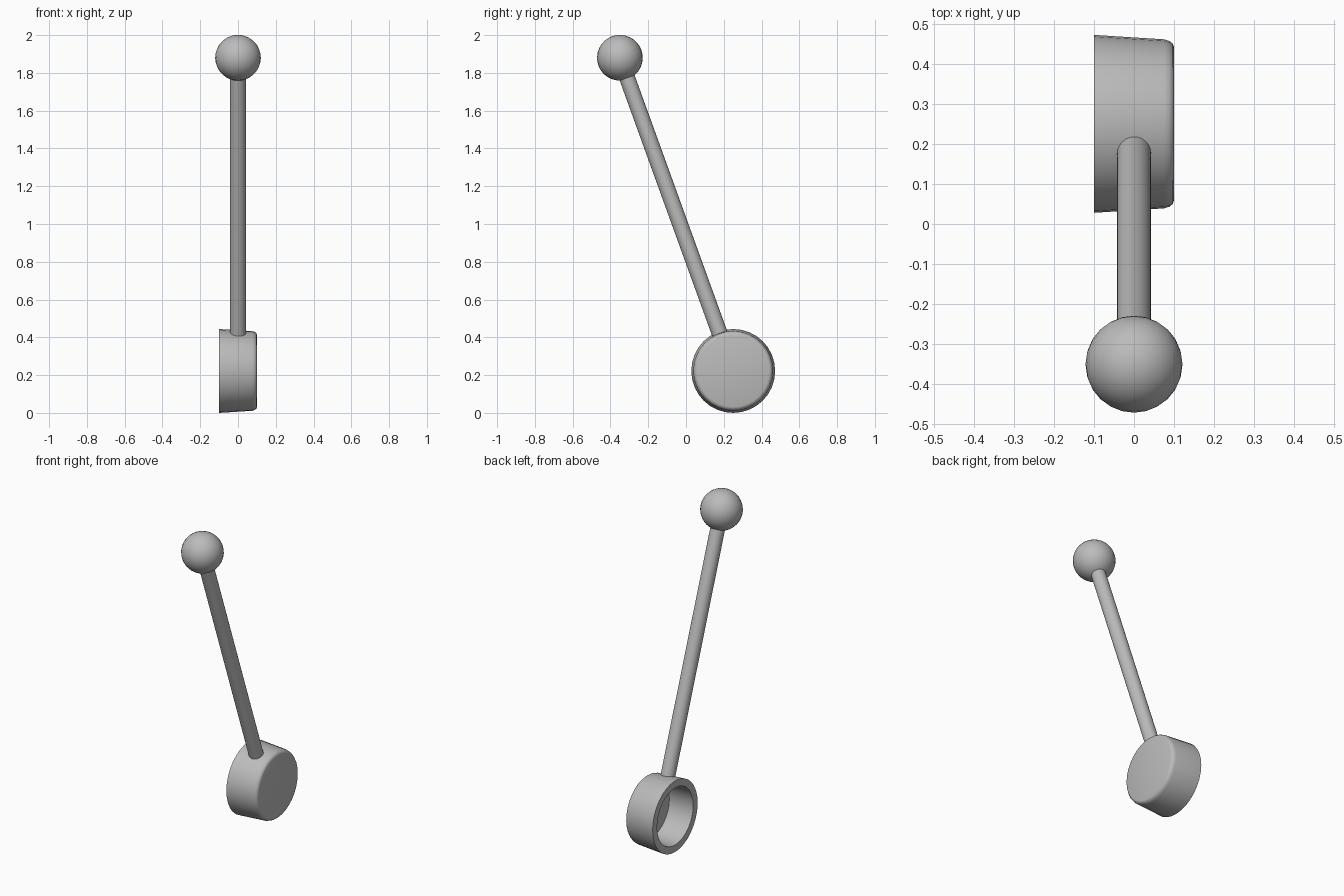
import bpy
import bmesh
import math
from mathutils import Matrix, Vector

if "Cube" in bpy.data.objects:
    bpy.data.objects.remove(bpy.data.objects["Cube"], do_unlink=True)

HUB = Vector((0, 0.25, 0.222))
KNOB = Vector((0, -0.35, 1.88))
AXIS = (KNOB - HUB).normalized()
TILT = AXIS.to_track_quat('Z', 'Y').to_matrix().to_4x4()

grey = bpy.data.materials.new("plain grey")
grey.use_nodes = True
colour = (0.5, 0.5, 0.5, 1)
grey.diffuse_color = colour
grey.node_tree.nodes["Principled BSDF"].inputs["Base Color"].default_value = colour


def finish(name, bm, angle=40):
    bmesh.ops.recalc_face_normals(bm, faces=bm.faces)
    mesh = bpy.data.meshes.new(name)
    bm.to_mesh(mesh)
    bm.free()
    mesh.materials.append(grey)
    obj = bpy.data.objects.new(name, mesh)
    bpy.context.collection.objects.link(obj)
    bpy.ops.object.select_all(action='DESELECT')
    obj.select_set(True)
    bpy.context.view_layer.objects.active = obj
    bpy.ops.object.shade_smooth_by_angle(angle=math.radians(angle))


# Hollow hub: cup profile (x, radius) spun around the x axis, open towards -x
profile = [(0.1, 0), (0.1, 0.19), (0.097, 0.2), (0.088, 0.207), (0.075, 0.211),
           (-0.1, 0.222), (-0.1, 0.178), (0.06, 0.172), (0.06, 0)]
bm = bmesh.new()
verts = [bm.verts.new((x, 0, r)) for x, r in profile]
edges = [bm.edges.new(pair) for pair in zip(verts, verts[1:])]
bmesh.ops.spin(bm, geom=verts + edges, cent=(0, 0, 0), axis=(1, 0, 0),
               angle=math.tau, steps=32)
bmesh.ops.remove_doubles(bm, verts=bm.verts, dist=0.0005)
bmesh.ops.transform(bm, matrix=Matrix.Translation(HUB), verts=bm.verts)
finish("hub_cup", bm)

# Leaning rod from the hub wall into the knob
start, end = HUB + AXIS * 0.19, KNOB
bm = bmesh.new()
bmesh.ops.create_cone(bm, cap_ends=True, segments=24, radius1=0.042, radius2=0.042,
                      depth=(end - start).length,
                      matrix=Matrix.Translation((start + end) / 2) @ TILT)
finish("rod", bm)

# Round knob at the top
bm = bmesh.new()
bmesh.ops.create_uvsphere(bm, u_segments=24, v_segments=16, radius=0.121,
                          matrix=Matrix.Translation(KNOB) @ TILT)
finish("knob", bm)
